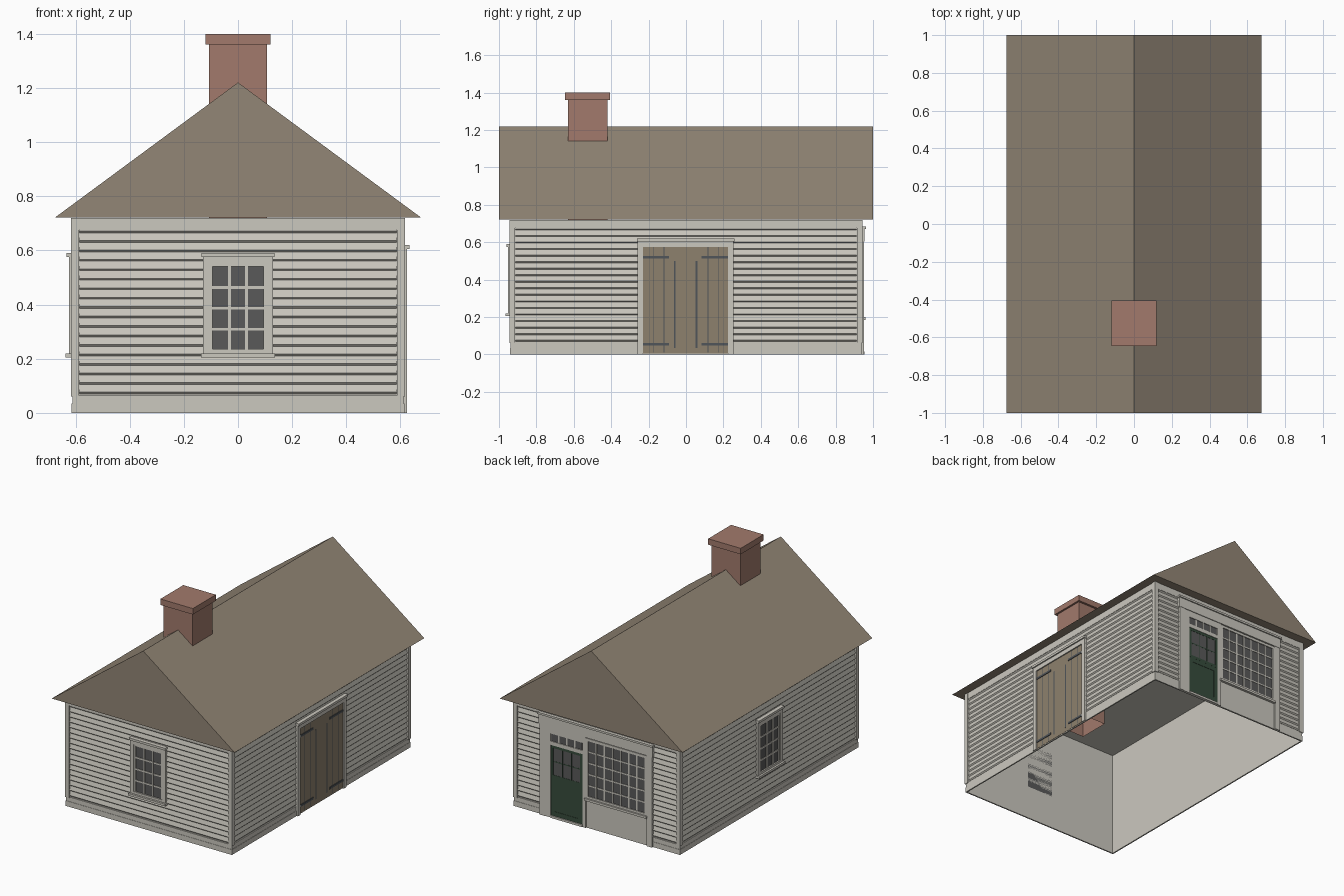
import bpy, bmesh
from math import radians
from mathutils import Matrix, Vector

cube = bpy.data.objects.get("Cube")
if cube:
    bpy.data.objects.remove(cube, do_unlink=True)


def material(name, rgb):
    m = bpy.data.materials.new(name)
    m.use_nodes = True
    m.diffuse_color = (*rgb, 1)
    bsdf = m.node_tree.nodes["Principled BSDF"]
    bsdf.inputs["Base Color"].default_value = (*rgb, 1)
    bsdf.inputs["Roughness"].default_value = 0.9
    return m


PAINT = material("pale grey paint", (0.60, 0.58, 0.52))
ROOF = material("brown shingle", (0.29, 0.24, 0.18))
BRICK = material("brick red", (0.36, 0.195, 0.15))
GLASS = material("dark glass", (0.10, 0.10, 0.10))
WOOD = material("weathered wood", (0.27, 0.22, 0.155))
IRON = material("dark iron", (0.08, 0.09, 0.10))
GREEN = material("dark green paint", (0.038, 0.072, 0.045))

HALF_X, HALF_Y, EAVES = 0.605, 0.932, 0.72
# Each wall: rotation about z, distance from centre, half width
WALLS = {"front": (0, HALF_Y, HALF_X), "left": (90, HALF_X, HALF_Y),
         "back": (180, HALF_Y, HALF_X), "right": (-90, HALF_X, HALF_Y)}


def finish(name, bm, mat):
    bmesh.ops.recalc_face_normals(bm, faces=bm.faces)
    me = bpy.data.meshes.new(name)
    bm.to_mesh(me)
    bm.free()
    me.materials.append(mat)
    ob = bpy.data.objects.new(name, me)
    bpy.context.collection.objects.link(ob)
    return ob


def add_box(bm, lo, hi):
    lo, hi = Vector(lo), Vector(hi)
    mat = Matrix.Translation((lo + hi) / 2) @ Matrix.Diagonal((*(hi - lo), 1))
    return bmesh.ops.create_cube(bm, size=1, matrix=mat)["verts"]


def add_prism(bm, profile, axis_lo, axis_hi, along):
    """Sweep a closed profile between two positions along x or y."""
    place = (lambda s, p: (s, p[0], p[1])) if along == "x" else (lambda s, p: (p[0], s, p[1]))
    a, b = [[bm.verts.new(place(s, p)) for p in profile] for s in (axis_lo, axis_hi)]
    bm.faces.new(a)
    bm.faces.new(b[::-1])
    for i in range(len(a)):
        j = (i + 1) % len(a)
        bm.faces.new((a[i], b[i], b[j], a[j]))


def on_wall(bm, wall):
    angle, dist, _ = WALLS[wall]
    bm.transform(Matrix.Rotation(radians(angle), 4, "Z") @ Matrix.Translation((0, -dist, 0)))


def panels(name, wall, mat, boxes):
    """Boxes on a wall, each (u0, u1, z0, z1, depth)."""
    bm = bmesh.new()
    for u0, u1, z0, z1, d in boxes:
        add_box(bm, (u0, -d, z0), (u1, 0, z1))
    on_wall(bm, wall)
    return finish(name, bm, mat)


def frame(u0, u1, z0, z1, w, d):
    return [(u0, u0 + w, z0, z1, d), (u1 - w, u1, z0, z1, d),
            (u0 + w, u1 - w, z1 - w, z1, d), (u0 + w, u1 - w, z0, z0 + w, d)]


def bars(u0, u1, z0, z1, cols, rows, w, d):
    """Glazing bars dividing a rectangle into panes."""
    out = []
    for i in range(1, cols):
        u = u0 + (u1 - u0) * i / cols
        out.append((u - w / 2, u + w / 2, z0, z1, d))
    for i in range(1, rows):
        z = z0 + (z1 - z0) * i / rows
        out.append((u0, u1, z - w / 2, z + w / 2, d - 0.0005))
    return out


# Hollow wall shell with a ceiling and open underside
bm = bmesh.new()
add_box(bm, (-HALF_X, -HALF_Y, 0), (HALF_X, HALF_Y, EAVES - 0.003))
bmesh.ops.delete(bm, geom=[f for f in bm.faces if f.calc_center_median().z < 0.01], context="FACES_ONLY")
finish("wall_shell", bm, PAINT)

# Clapboards, corner boards, base boards and frieze on every wall
for wall, (angle, dist, half) in WALLS.items():
    bm = bmesh.new()
    for i in range(18):
        z = 0.07 + 0.035 * i
        board = [(0, z), (-0.001, z), (-0.008, z + 0.007), (-0.001, z + 0.035), (0, z + 0.035)]
        add_prism(bm, board, -half + 0.02, half - 0.02, "x")
    on_wall(bm, wall)
    finish(wall + "_clapboards", bm, PAINT)
    e = half + 0.012
    panels(wall + "_trim", wall, PAINT, [
        (-e, -half + 0.018, 0.06, EAVES, 0.012), (half - 0.018, e, 0.06, EAVES, 0.012),
        (-half - 0.009, half + 0.009, 0, 0.035, 0.009),
        (-half - 0.007, half + 0.007, 0.035, 0.065, 0.007),
        (-half, half, 0.675, EAVES, 0.009)])

# Gable roof
bm = bmesh.new()
add_prism(bm, [(-0.675, 0.722), (0.675, 0.722), (0, 1.22)], -1, 1, "y")
finish("roof", bm, ROOF)

# Chimney, open below, with cap
bm = bmesh.new()
add_box(bm, (-0.107, -0.632, 0.54), (0.107, -0.42, 1.37))
bmesh.ops.delete(bm, geom=[f for f in bm.faces if f.calc_center_median().z < 0.55], context="FACES_ONLY")
finish("chimney_shaft", bm, BRICK)
bm = bmesh.new()
add_box(bm, (-0.12, -0.647, 1.36), (0.12, -0.405, 1.40))
finish("chimney_cap", bm, BRICK)

# Sash windows
for wall in ("front", "right"):
    panels(wall + "_window_glass", wall, GLASS, [(-0.1, 0.1, 0.23, 0.54, 0.010)])
    panels(wall + "_window_casing", wall, PAINT,
           frame(-0.13, 0.13, 0.21, 0.575, 0.025, 0.019)
           + frame(-0.106, 0.106, 0.222, 0.552, 0.012, 0.016)
           + bars(-0.095, 0.095, 0.232, 0.54, 3, 4, 0.010, 0.014)
           + [(-0.134, 0.134, 0.575, 0.59, 0.028), (-0.137, 0.137, 0.205, 0.22, 0.032)])

# Plank double door with grooves and strap hinges
panels("plank_door", "left", WOOD, [(-0.23, 0.225, 0.005, 0.578, 0.011)])
panels("plank_door_frame", "left", PAINT, [
    (-0.26, -0.23, 0, 0.605, 0.019), (0.225, 0.255, 0, 0.605, 0.019),
    (-0.23, 0.225, 0.575, 0.605, 0.019), (-0.263, 0.258, 0.605, 0.62, 0.028)])
grooves = [(s * u - 0.0025, s * u + 0.0025, 0.01, 0.575, 0.0115)
           for s in (-1, 1) for u in (0.117, 0.175)]
grooves += [(u - 0.005, u + 0.005, 0.035, 0.5, 0.0118) for u in (-0.06, 0.057)]
panels("plank_grooves", "left", IRON, grooves)
panels("strap_hinges", "left", IRON, [
    (u0, u1, z - 0.007, z + 0.007, 0.015)
    for u0, u1 in ((-0.232, -0.09), (0.083, 0.227)) for z in (0.055, 0.52)])

# Shop front: backing boards, pilasters, fascia and sill
panels("shop_front", "back", PAINT, [
    (-0.41, 0.41, 0, 0.66, 0.011),
    (-0.415, -0.375, 0, 0.61, 0.020), (0.375, 0.415, 0, 0.61, 0.020),
    (-0.10, -0.075, 0, 0.61, 0.018),
    (-0.42, 0.42, 0.605, 0.672, 0.022), (-0.425, 0.425, 0.672, 0.685, 0.03),
    (-0.08, 0.378, 0.185, 0.20, 0.028)])
panels("shop_window_glass", "back", GLASS, [(-0.07, 0.37, 0.20, 0.59, 0.0125)])
panels("shop_window_bars", "back", PAINT,
       frame(-0.075, 0.375, 0.197, 0.6, 0.017, 0.018)
       + bars(-0.06, 0.36, 0.21, 0.585, 7, 5, 0.009, 0.0155))

# Green shop door with glazed upper half and transom light
panels("shop_door", "back", GREEN, [(-0.335, -0.10, 0.015, 0.485, 0.0125)]
       + frame(-0.335, -0.10, 0.27, 0.485, 0.018, 0.015)
       + bars(-0.317, -0.118, 0.285, 0.47, 3, 2, 0.007, 0.0147)
       + frame(-0.335, -0.10, 0.015, 0.27, 0.03, 0.0145))
panels("shop_door_glass", "back", GLASS, [
    (-0.317, -0.118, 0.288, 0.467, 0.0135), (-0.33, -0.105, 0.51, 0.56, 0.0125)])
panels("shop_door_casing", "back", PAINT, [
    (-0.375, -0.335, 0, 0.61, 0.017), (-0.335, -0.10, 0.485, 0.51, 0.018),
    (-0.335, -0.10, 0.56, 0.61, 0.017), (-0.335, -0.10, 0, 0.015, 0.022)]
    + bars(-0.335, -0.10, 0.51, 0.56, 4, 1, 0.01, 0.0155))
